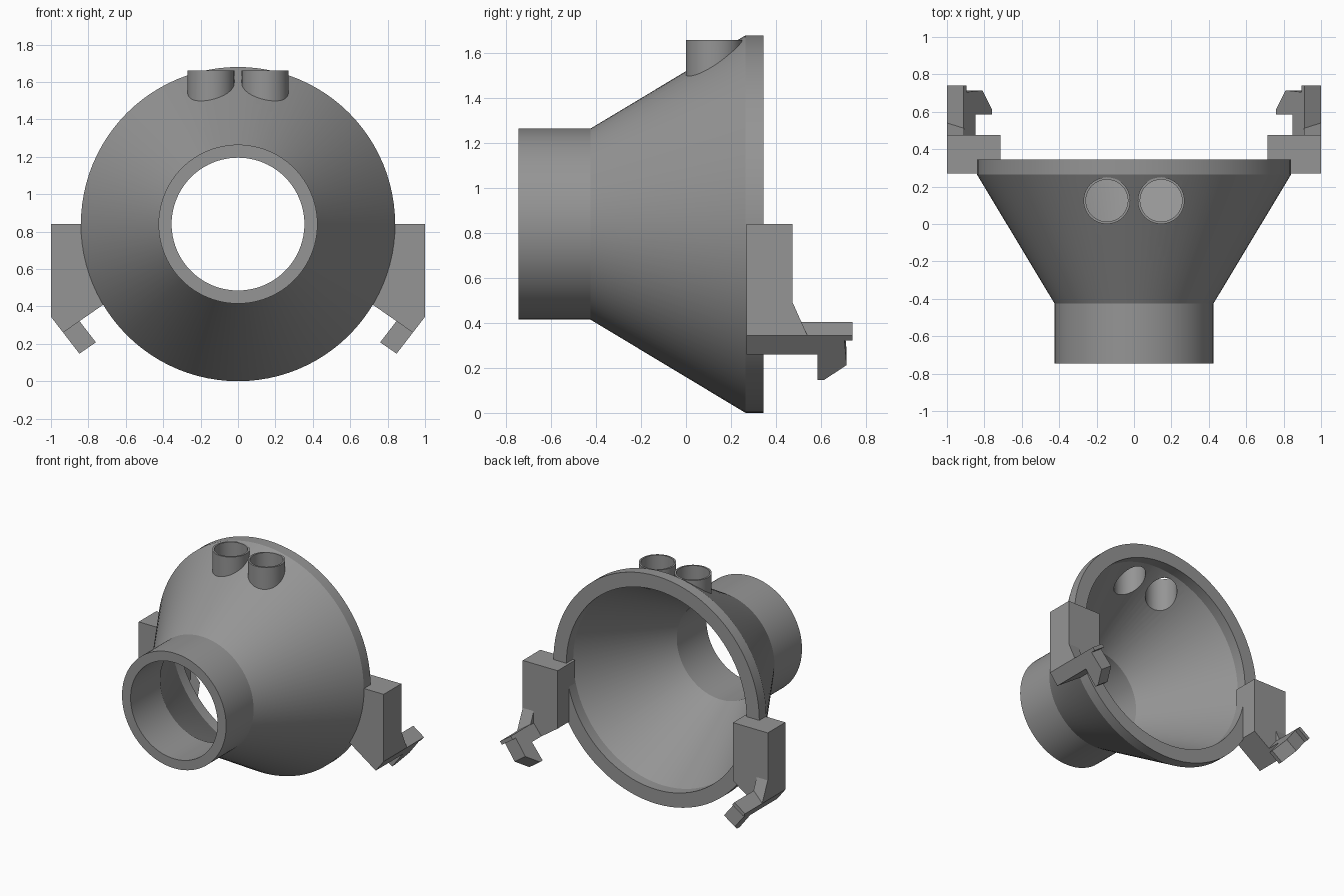
import bpy, bmesh, math
from mathutils import Vector

if "Cube" in bpy.data.objects:
    bpy.data.objects.remove(bpy.data.objects["Cube"])

CZ = 0.84  # height of the funnel axis

grey = bpy.data.materials.new("mid_grey")
grey.diffuse_color = (0.30, 0.30, 0.30, 1)
grey.use_nodes = True
grey.node_tree.nodes["Principled BSDF"].inputs["Base Color"].default_value = grey.diffuse_color


def finish(name, bm):
    bmesh.ops.recalc_face_normals(bm, faces=bm.faces)
    me = bpy.data.meshes.new(name)
    bm.to_mesh(me)
    bm.free()
    me.materials.append(grey)
    ob = bpy.data.objects.new(name, me)
    bpy.context.collection.objects.link(ob)
    return ob


def revolve(name, profile, n=96):
    """Solid of revolution about the y axis from (y, radius) points."""
    bm = bmesh.new()
    rings = [[bm.verts.new((r * math.sin(2 * math.pi * i / n), y,
                            CZ + r * math.cos(2 * math.pi * i / n)))
              for i in range(n)] for y, r in profile]
    for a, b in zip(rings, rings[1:]):
        for i in range(n):
            j = (i + 1) % n
            bm.faces.new((a[i], a[j], b[j], b[i]))
    bm.faces.new(rings[0])
    bm.faces.new(rings[-1])
    return finish(name, bm)


def prism(name, points, offset):
    """Extrude a polygon of 3D points along an offset."""
    bm = bmesh.new()
    face = bm.faces.new([bm.verts.new(p) for p in points])
    ext = bmesh.ops.extrude_face_region(bm, geom=[face])["geom"]
    verts = [v for v in ext if isinstance(v, bmesh.types.BMVert)]
    bmesh.ops.translate(bm, verts=verts, vec=offset)
    return finish(name, bm)


def post(name, x, r, z0, z1, n=64):
    ring = [(x + r * math.cos(2 * math.pi * i / n),
             0.125 + r * math.sin(2 * math.pi * i / n), z0) for i in range(n)]
    return prism(name, ring, (0, 0, z1 - z0))


def boolean(target, tool, op):
    mod = target.modifiers.new(op, 'BOOLEAN')
    mod.object, mod.operation, mod.solver = tool, op, 'EXACT'
    bpy.context.view_layer.objects.active = target
    bpy.ops.object.modifier_apply(modifier=mod.name)
    bpy.data.objects.remove(tool)


# Funnel: outer body joined with two stub tubes, then hollowed out
funnel = revolve("funnel", [(-0.745, 0.425), (-0.425, 0.425),
                            (0.265, 0.84), (0.345, 0.84)])
for x in (-0.145, 0.145):
    boolean(funnel, post("stub_tube", x, 0.125, 1.25, 1.66), 'UNION')
boolean(funnel, revolve("inner_cutter", [(-0.85, 0.355), (-0.40, 0.355),
                                         (0.265, 0.735), (0.45, 0.735)]), 'DIFFERENCE')
for x in (-0.145, 0.145):
    boolean(funnel, post("bore_cutter", x, 0.112, 1.15, 1.8), 'DIFFERENCE')
bpy.ops.object.select_all(action='DESELECT')
funnel.select_set(True)
bpy.context.view_layer.objects.active = funnel
bpy.ops.object.shade_smooth_by_angle(angle=math.radians(25))

# Side clips, one on each side
for s, side in ((-1, "left"), (1, "right")):
    # Mounting block with slanted underside
    block = [(1, 0.84), (0.715, 0.84), (0.715, 0.413), (0.935, 0.26), (1, 0.345)]
    prism(side + "_clip_block", [(s * x, 0.27, z) for x, z in block], (0, 0.205, 0))

    # Hooked arm, tilted about y: u runs inward, v runs down to the hook
    u = Vector((-0.82 * s, 0, 0.57))
    v = Vector((-0.61 * s, 0, -0.79))
    base = Vector((0.935 * s, 0, 0.26))
    hook = [(0.27, -0.107), (0.74, -0.107), (0.74, -0.08), (0.705, -0.08),
            (0.715, 0.06), (0.615, 0.143), (0.585, 0.143), (0.585, 0), (0.27, 0)]
    prism(side + "_clip_hook",
          [base + v * d + Vector((0, y, 0)) for y, d in hook], u * 0.107)

    # Gusset between block and arm
    prism(side + "_clip_gusset",
          [(s * 0.91, 0.46, 0.49), (s * 0.91, 0.475, 0.49),
           (s * 0.91, 0.54, 0.345), (s * 0.91, 0.46, 0.345)], (s * 0.09, 0, 0))
